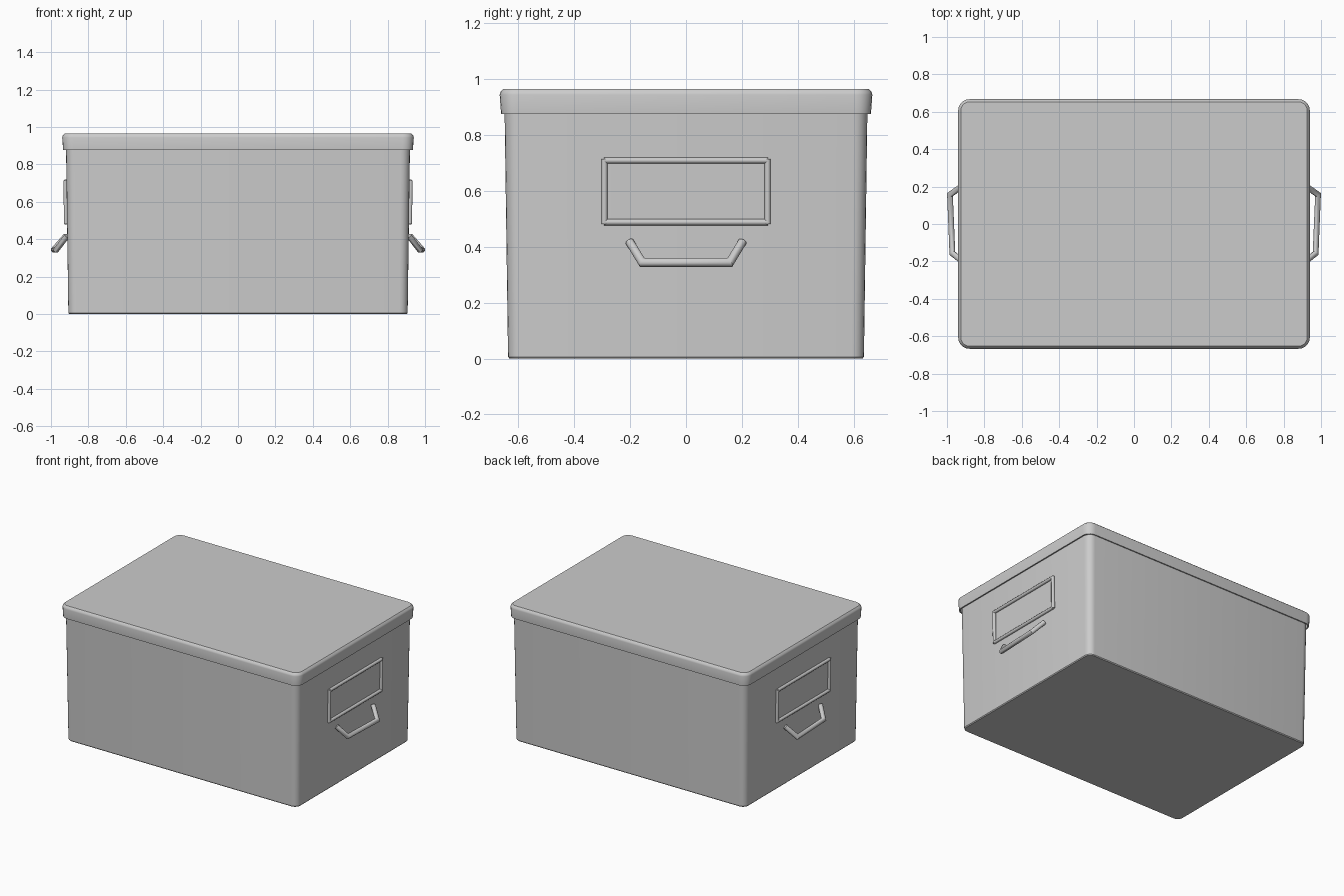
import bpy, bmesh, math
from mathutils import Vector

if "Cube" in bpy.data.objects:
    bpy.data.objects.remove(bpy.data.objects["Cube"])

grey = bpy.data.materials.new("box_grey")
grey.use_nodes = True
COLOR = (0.6, 0.6, 0.6, 1)
grey.diffuse_color = COLOR
grey.node_tree.nodes["Principled BSDF"].inputs["Base Color"].default_value = COLOR


def finish(name, bm, angle=35):
    bmesh.ops.recalc_face_normals(bm, faces=bm.faces)
    mesh = bpy.data.meshes.new(name)
    bm.to_mesh(mesh)
    bm.free()
    mesh.materials.append(grey)
    obj = bpy.data.objects.new(name, mesh)
    bpy.context.collection.objects.link(obj)
    bpy.ops.object.select_all(action="DESELECT")
    bpy.context.view_layer.objects.active = obj
    obj.select_set(True)
    bpy.ops.object.shade_smooth_by_angle(angle=math.radians(angle))
    return obj


def rounded_ring(bm, hx, hy, r, z, steps=5):
    """Ring of vertices around a rounded rectangle."""
    ring = []
    for quarter, (sx, sy) in enumerate([(1, 1), (-1, 1), (-1, -1), (1, -1)]):
        for i in range(steps + 1):
            a = math.pi / 2 * (quarter + i / steps)
            ring.append(bm.verts.new((sx * (hx - r) + r * math.cos(a),
                                      sy * (hy - r) + r * math.sin(a), z)))
    return ring


def loft(name, sections):
    """Skin a stack of rounded rectangles and cap both ends."""
    bm = bmesh.new()
    rings = [rounded_ring(bm, *s) for s in sections]
    n = len(rings[0])
    for a, b in zip(rings, rings[1:]):
        for i in range(n):
            j = (i + 1) % n
            bm.faces.new((a[i], a[j], b[j], b[i]))
    bm.faces.new(rings[0])
    bm.faces.new(rings[-1])
    return finish(name, bm)


def tube(name, points, radius, sides=10):
    """Capped round rod with mitred bends along a path."""
    pts = [Vector(p) for p in points]
    side = (pts[1] - pts[0]).cross(pts[-1] - pts[0])
    if side.length < 1e-6:
        side = Vector((1, 0, 0))
    side.normalize()
    bm = bmesh.new()
    rings = []
    for k, p in enumerate(pts):
        d_in = (p - pts[k - 1]).normalized() if k else (pts[1] - p).normalized()
        d_out = (pts[k + 1] - p).normalized() if k < len(pts) - 1 else d_in
        across = side.cross((d_in + d_out).normalized()).normalized()
        stretch = 1 / math.cos(d_in.angle(d_out) / 2)
        ring = []
        for i in range(sides):
            a = 2 * math.pi * (i + 0.5) / sides
            ring.append(bm.verts.new(p + radius * (side * math.cos(a) + across * stretch * math.sin(a))))
        rings.append(ring)
    for a, b in zip(rings, rings[1:]):
        for i in range(sides):
            j = (i + 1) % sides
            bm.faces.new((a[i], a[j], b[j], b[i]))
    bm.faces.new(rings[0])
    bm.faces.new(rings[-1])
    return finish(name, bm, 40)


# Tapered open box with thin walls
loft("box_body", [
    (0.89, 0.62, 0.04, 0.015), (0.91, 0.64, 0.045, 0.93), (0.92, 0.65, 0.05, 0.93),
    (0.907, 0.637, 0.045, 0.006), (0.902, 0.632, 0.04, 0)])

# Hollow lid with a flared skirt and bevelled top edge
loft("lid", [
    (0.926, 0.654, 0.05, 0.945), (0.926, 0.654, 0.05, 0.876), (0.935, 0.662, 0.055, 0.876),
    (0.94, 0.667, 0.06, 0.944), (0.937, 0.664, 0.057, 0.955), (0.926, 0.653, 0.046, 0.965)])


def wall_x(z):
    return 0.907 + 0.014 * z


# Label holder and carrying handle on each end
for s, label in ((1, "left"), (-1, "right")):
    for z, part in ((0.488, "bottom"), (0.709, "top")):
        x = s * (wall_x(z) + 0.006)
        tube(f"{label}_holder_{part}_bar", [(x, -0.293, z), (x, 0.293, z)], 0.011)
    for y, part in ((-0.292, "front"), (0.292, "back")):
        tube(f"{label}_holder_{part}_bar",
             [(s * (wall_x(z) + 0.006), y, z) for z in (0.482, 0.715)], 0.011)
    bm = bmesh.new()
    bmesh.ops.create_cube(bm, size=1)
    for v in bm.verts:
        v.co.y *= 0.54
        v.co.z = 0.598 + v.co.z * 0.195
        v.co.x = s * (wall_x(v.co.z) + v.co.x * 0.006)
    finish(f"{label}_label_plate", bm)
    tube(f"{label}_handle",
         [(s * 0.914, -0.202, 0.418), (s * 0.971, -0.157, 0.344),
          (s * 0.984, 0.157, 0.344), (s * 0.92, 0.202, 0.418)], 0.016)
